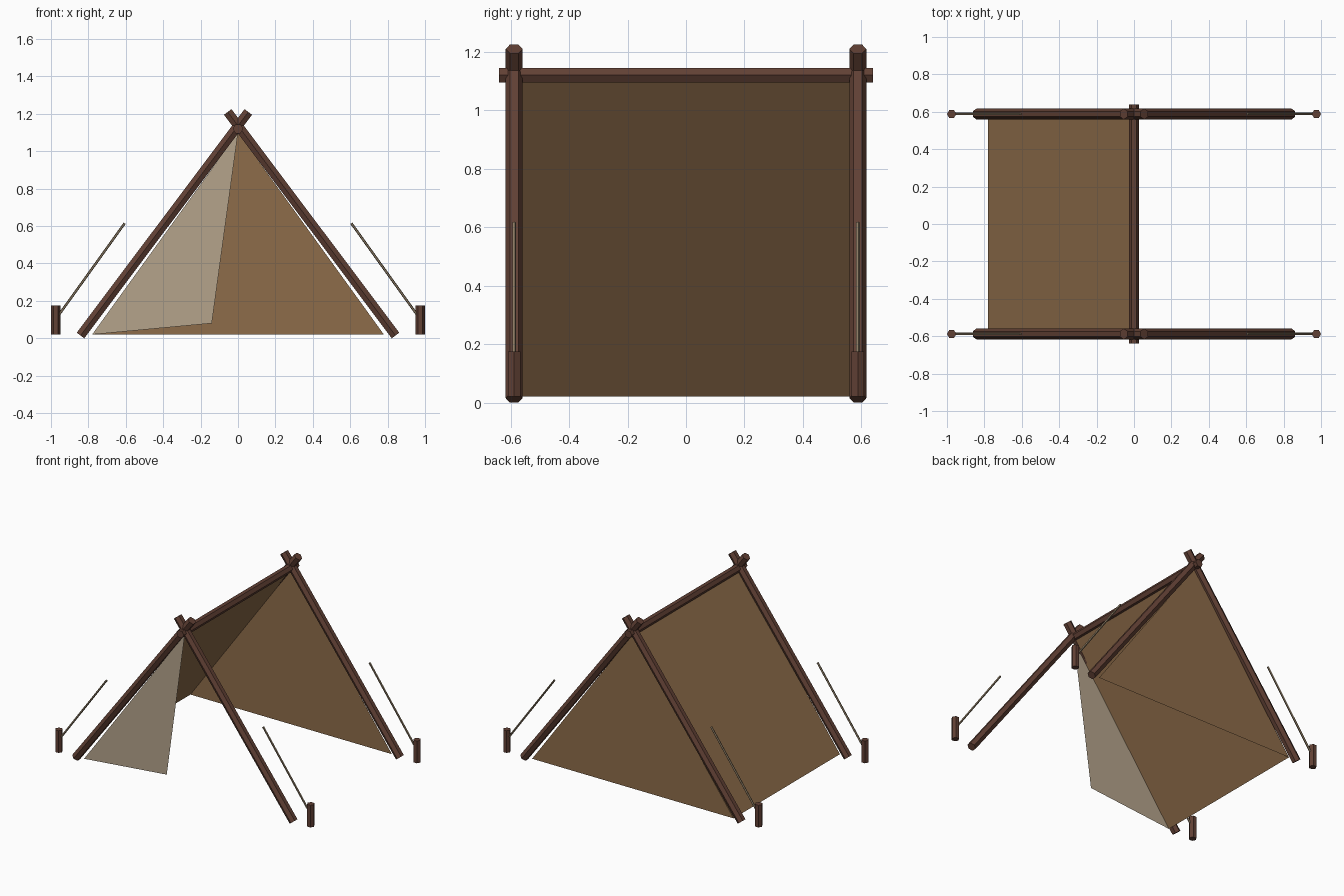
import bpy, bmesh
from math import cos, sin, tau
from mathutils import Vector

if "Cube" in bpy.data.objects:
    bpy.data.objects.remove(bpy.data.objects["Cube"])


def material(name, rgb):
    m = bpy.data.materials.new(name)
    m.diffuse_color = (*rgb, 1)
    m.use_nodes = True
    m.node_tree.nodes["Principled BSDF"].inputs["Base Color"].default_value = m.diffuse_color
    return m


WOOD = material("dark_wood", (0.12, 0.052, 0.035))
CANVAS = material("brown_canvas", (0.27, 0.15, 0.068))
FLAP = material("pale_canvas", (0.46, 0.37, 0.26))
ROPE = material("rope_fibre", (0.25, 0.19, 0.12))


def finish(name, bm, mat):
    me = bpy.data.meshes.new(name)
    bm.to_mesh(me)
    bm.free()
    me.materials.append(mat)
    ob = bpy.data.objects.new(name, me)
    bpy.context.collection.objects.link(ob)
    return ob


def rod(name, a, b, r, sides, ref, mat):
    """Capped prism from a to b, with one corner pointing along ref."""
    a, b, u = Vector(a), Vector(b), Vector(ref)
    v = (b - a).normalized().cross(u)
    bm = bmesh.new()
    rings = [[bm.verts.new(p + r * (u * cos(tau * i / sides) + v * sin(tau * i / sides)))
              for i in range(sides)] for p in (a, b)]
    for i in range(sides):
        j = (i + 1) % sides
        bm.faces.new((rings[0][i], rings[0][j], rings[1][j], rings[1][i]))
    bm.faces.new(rings[0][::-1])
    bm.faces.new(rings[1])
    bmesh.ops.recalc_face_normals(bm, faces=bm.faces)
    return finish(name, bm, mat)


def sheet(name, pts, mat):
    bm = bmesh.new()
    bm.faces.new([bm.verts.new(p) for p in pts])
    return finish(name, bm, mat)


Y = 0.588          # distance of each A-frame from the centre
FOOT, TOP = 0.78, 1.10

# Crossed frame poles, pegs and guy ropes at all four corners
for end, y in (("front", -Y), ("back", Y)):
    for side, s in (("left", -1), ("right", 1)):
        tag = f"{end}_{side}"
        rod(f"{tag}_pole", (s * 0.842, y, 0.015), (-s * 0.055, y, 1.21),
            0.029, 6, (0, 1, 0), WOOD)
        rod(f"{tag}_peg", (s * 0.975, y, 0.02), (s * 0.975, y, 0.175),
            0.025, 6, (1, 0, 0), WOOD)
        rod(f"{tag}_guy_rope", (s * 0.965, y, 0.115), (s * 0.606, y, 0.615),
            0.007, 5, (0, 1, 0), ROPE)

# Ridge pole
rod("ridge_pole", (0, -0.64, 1.12), (0, 0.64, 1.12), 0.028, 6, (1, 0, 0), WOOD)

# Canvas: left slope, back wall and half-open door flap
sheet("left_canvas", [(-FOOT, Y, 0.02), (-FOOT, -Y, 0.02), (0, -Y, TOP), (0, Y, TOP)], CANVAS)
sheet("back_canvas", [(FOOT, Y, 0.02), (-FOOT, Y, 0.02), (0, Y, TOP)], CANVAS)
sheet("door_flap", [(-FOOT, -Y, 0.02), (-0.14, -Y, 0.08), (0, -Y, TOP)], FLAP)
